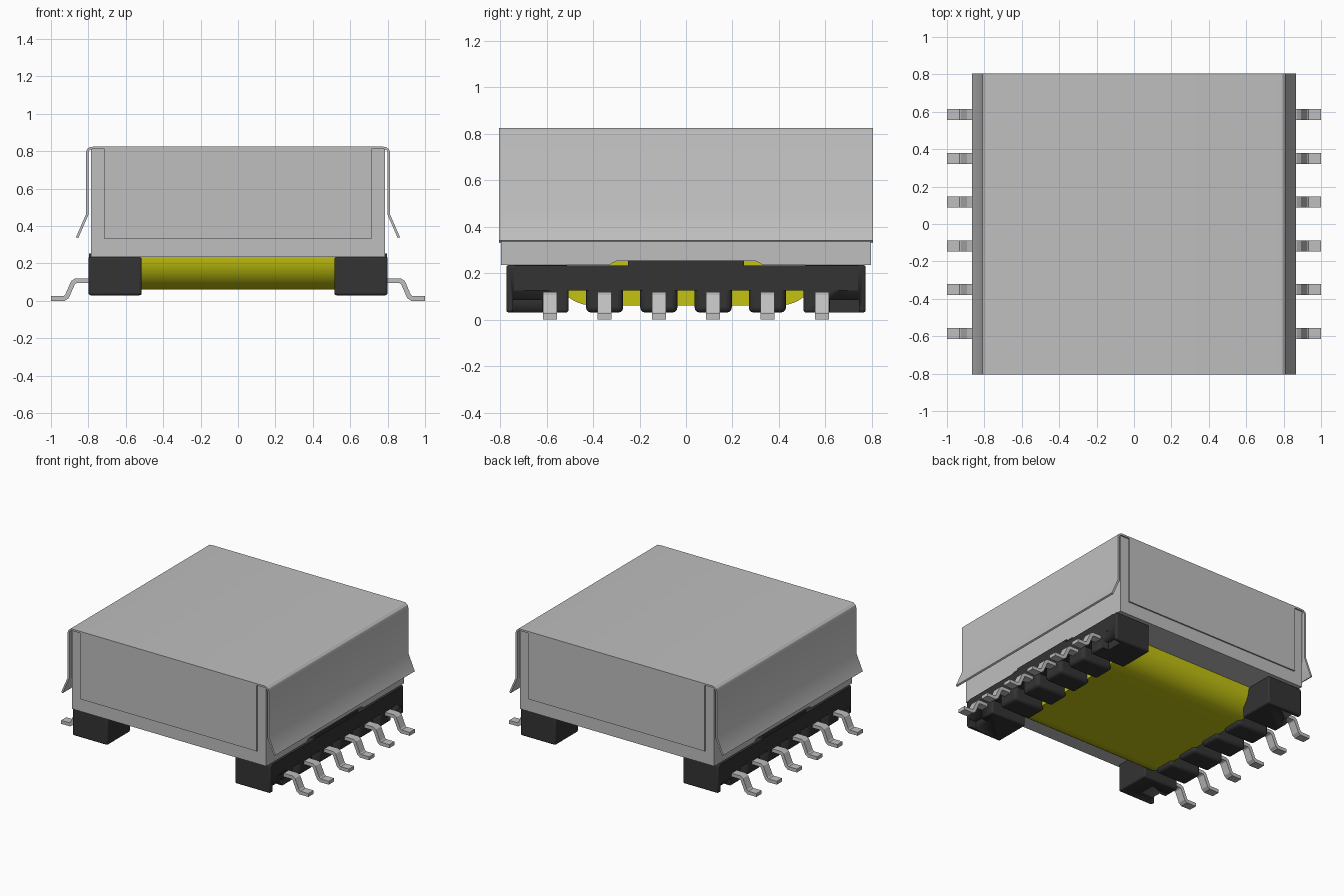
import bpy, bmesh, math
from mathutils import Vector

cube = bpy.data.objects.get("Cube")
if cube:
    bpy.data.objects.remove(cube, do_unlink=True)


def material(name, rgb):
    m = bpy.data.materials.new(name)
    m.use_nodes = True
    color = (*rgb, 1.0)
    m.diffuse_color = color
    m.node_tree.nodes["Principled BSDF"].inputs["Base Color"].default_value = color
    return m


GREY = material("metal grey", (0.52, 0.52, 0.52))
BLACK = material("plastic black", (0.033, 0.033, 0.033))
YELLOW = material("tape yellow", (0.54, 0.54, 0.006))


def prism(name, pts, axis, lo, hi, mat):
    """Extrude a 2D profile along x (points are y,z) or y (points are x,z)."""
    bm = bmesh.new()
    place = (lambda p, d: (d, p[0], p[1])) if axis == "x" else (lambda p, d: (p[0], d, p[1]))
    rings = [[bm.verts.new(place(p, d)) for p in pts] for d in (lo, hi)]
    n = len(pts)
    bm.faces.new(rings[0])
    bm.faces.new(rings[1][::-1])
    for i in range(n):
        j = (i + 1) % n
        bm.faces.new((rings[0][i], rings[0][j], rings[1][j], rings[1][i]))
    bmesh.ops.recalc_face_normals(bm, faces=bm.faces)
    # smooth shallow bends, keep corners sharp
    for f in bm.faces:
        f.smooth = True
    for e in bm.edges:
        e.smooth = e.calc_face_angle(0) < math.radians(25)
    mesh = bpy.data.meshes.new(name)
    bm.to_mesh(mesh)
    bm.free()
    mesh.materials.append(mat)
    ob = bpy.data.objects.new(name, mesh)
    bpy.context.collection.objects.link(ob)
    return ob


def box(name, x, y, z, mat, bevel=0):
    pts = [(y[0], z[0]), (y[1], z[0]), (y[1], z[1]), (y[0], z[1])]
    ob = prism(name, pts, "x", min(x), max(x), mat)
    if bevel:
        mod = ob.modifiers.new("rounded edges", "BEVEL")
        mod.width = bevel
        mod.segments = 3
    return ob


def ribbon(path, thickness):
    """Outline of a sheet of even thickness along a centre line."""
    path = [Vector(p) for p in path]
    left, right = [], []
    for i, p in enumerate(path):
        a = (p - path[i - 1]).normalized() if i else None
        b = (path[i + 1] - p).normalized() if i < len(path) - 1 else None
        a, b = a or b, b or a
        na, nb = Vector((-a.y, a.x)), Vector((-b.y, b.x))
        miter = (na + nb).normalized()
        off = miter * (thickness / 2 / miter.dot(na))
        left.append(p + off)
        right.append(p - off)
    return left + right[::-1]


def mirrored(pts):
    return [(-u, v) for u, v in reversed(pts)] + pts


# Magnetic core with a shallow notch below
core = mirrored([(0.30, 0.252), (0.33, 0.235), (0.795, 0.235), (0.795, 0.812)])
prism("core", core, "x", -0.785, 0.785, GREY)

# Sheet metal clip over the top with flared sides
clip = mirrored([(0.775, 0.818), (0.79, 0.816), (0.802, 0.806), (0.807, 0.79),
                 (0.807, 0.46), (0.86, 0.338)])
prism("clip", ribbon(clip, 0.013), "y", -0.805, 0.805, GREY)

# Clip flaps folded down at front and back
for name, s in (("front", -1), ("back", 1)):
    box(name + "_clip_flap", (-0.715, 0.715), sorted((s * 0.79, s * 0.805)),
        (0.33, 0.82), GREY)

# Taped winding with rounded lower corners
R = 0.17
arc = [(0.40 + R * math.sin(t), 0.06 + R - R * math.cos(t))
       for t in (math.pi / 2 * i / 12 for i in range(13))]
prism("winding", mirrored(arc + [(0.40 + R, 0.3)]), "x", -0.57, 0.57, YELLOW)

# Pocket cutters share one look
PIN_Y = [-0.585, -0.35, -0.117, 0.117, 0.35, 0.585]
LEAD = [(0.70, 0.107), (0.868, 0.107), (0.882, 0.098), (0.914, 0.024),
        (0.93, 0.0125), (1.0, 0.0125)]

for side, s in (("left", 1), ("right", -1)):
    # Bobbin rail and its raised middle
    box(side + "_rail", (s * 0.56, s * 0.80), (-0.74, 0.74), (0.125, 0.232), BLACK)
    box(side + "_rail_ridge", (s * 0.70, s * 0.797), (-0.25, 0.25), (0.22, 0.254), BLACK)

    # Corner feet with an outer pocket
    for end, e in (("front", -1), ("back", 1)):
        foot = box(f"{side}_{end}_foot", (s * 0.515, s * 0.80),
                   sorted((e * 0.505, e * 0.773)), (0.03, 0.235), BLACK, 0.012)
        cutter = box(f"{side}_{end}_pocket_cutter", (s * 0.74, s * 0.82),
                     sorted((e * 0.62, e * 0.745)), (0.0, 0.085), BLACK)
        cutter.hide_render = True
        cutter.hide_viewport = True
        cut = foot.modifiers.new("pocket", "BOOLEAN")
        cut.operation = "DIFFERENCE"
        cut.object = cutter

    # Comb teeth between the feet
    for i, y in enumerate(PIN_Y[1:-1]):
        box(f"{side}_tooth_{i + 1}", (s * 0.55, s * 0.80), (y - 0.08, y + 0.08),
            (0.03, 0.22), BLACK, 0.022)

    # Bent leads
    profile = [(s * p.x, p.y) for p in ribbon(LEAD, 0.025)]
    for i, y in enumerate(PIN_Y):
        prism(f"{side}_lead_{i + 1}", profile, "y", y - 0.03, y + 0.03, GREY)
